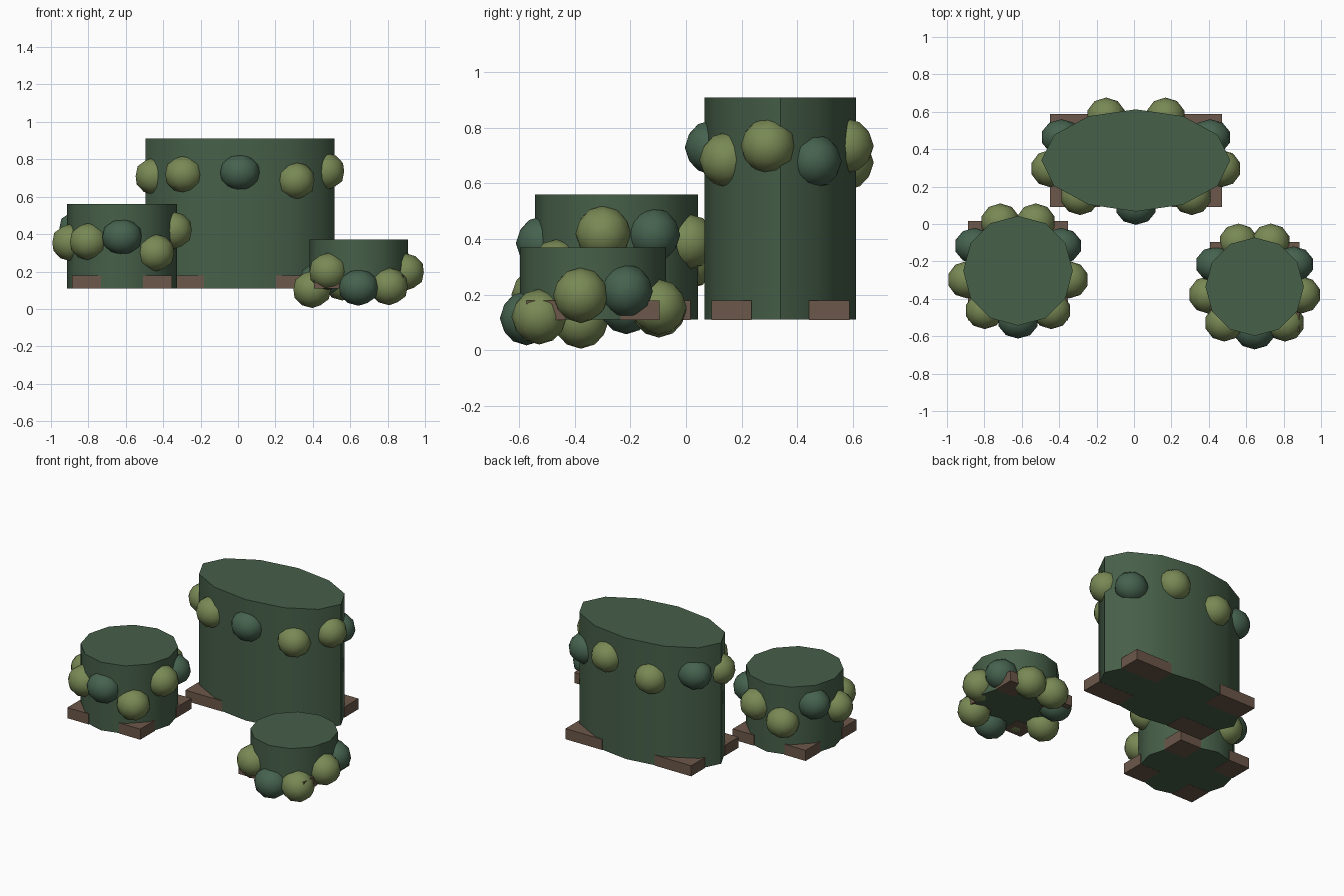
import bpy
from math import radians, cos, sin

cube = bpy.data.objects.get("Cube")
if cube:
    bpy.data.objects.remove(cube)


def material(name, rgb):
    mat = bpy.data.materials.new(name)
    mat.use_nodes = True
    mat.diffuse_color = (*rgb, 1)
    mat.node_tree.nodes["Principled BSDF"].inputs["Base Color"].default_value = (*rgb, 1)
    return mat


BODY = material("hedge green", (0.062, 0.115, 0.066))
LIGHT = material("light leaf", (0.19, 0.25, 0.09))
DARK = material("dark leaf", (0.06, 0.122, 0.078))
WOOD = material("brown wood", (0.15, 0.096, 0.067))

BASE = 0.11


def finish(name, mat, scale, angle):
    obj = bpy.context.object
    obj.name = name
    obj.scale = scale
    bpy.ops.object.transform_apply(location=False, rotation=False, scale=True)
    obj.data.materials.append(mat)
    bpy.ops.object.shade_smooth_by_angle(angle=radians(angle))


def shrub(name, x, y, rx, ry, top, ring, heights):
    # Twelve-sided trunk of foliage
    height = top - BASE
    bpy.ops.mesh.primitive_cylinder_add(vertices=12, radius=1, depth=1,
                                        location=(x, y, BASE + height / 2))
    finish(name + "_body", BODY, (rx, ry, height), 40)

    # Wooden corner feet
    for side, sx in (("right", -1), ("left", 1)):
        for end, sy in (("front", -1), ("back", 1)):
            bpy.ops.mesh.primitive_cube_add(
                size=1, location=(x + sx * rx * 0.645, y + sy * ry * 0.645, BASE + 0.034))
            finish(f"{name}_{end}_{side}_foot", WOOD, (rx * 0.53, ry * 0.53, 0.07), 30)

    # Ring of leaf clumps, every third one dark
    for i, z in enumerate(heights):
        a = radians(-90 + i * 360 / len(heights))
        dark = i % 3 == 0
        k = 0.91 if dark else ring
        bpy.ops.mesh.primitive_ico_sphere_add(
            subdivisions=2, radius=0.1,
            location=(x + rx * k * cos(a), y + ry * k * sin(a), z))
        finish(f"{name}_leaf_clump_{i + 1}", DARK if dark else LIGHT,
               (1.1, 0.96, 0.98) if dark else (1.05, 1, 1), 60)


shrub("tall_shrub", 0.01, 0.34, 0.505, 0.273, 0.91, 0.92,
      [0.73, 0.685, 0.735, 0.68, 0.735, 0.675, 0.725, 0.71, 0.72])
shrub("middle_shrub", -0.62, -0.25, 0.293, 0.293, 0.56, 0.945,
      [0.385, 0.3, 0.42, 0.415, 0.39, 0.32, 0.43, 0.355, 0.36])
shrub("low_shrub", 0.645, -0.335, 0.263, 0.263, 0.37, 0.96,
      [0.115, 0.12, 0.197, 0.212, 0.155, 0.145, 0.155, 0.105, 0.2])
